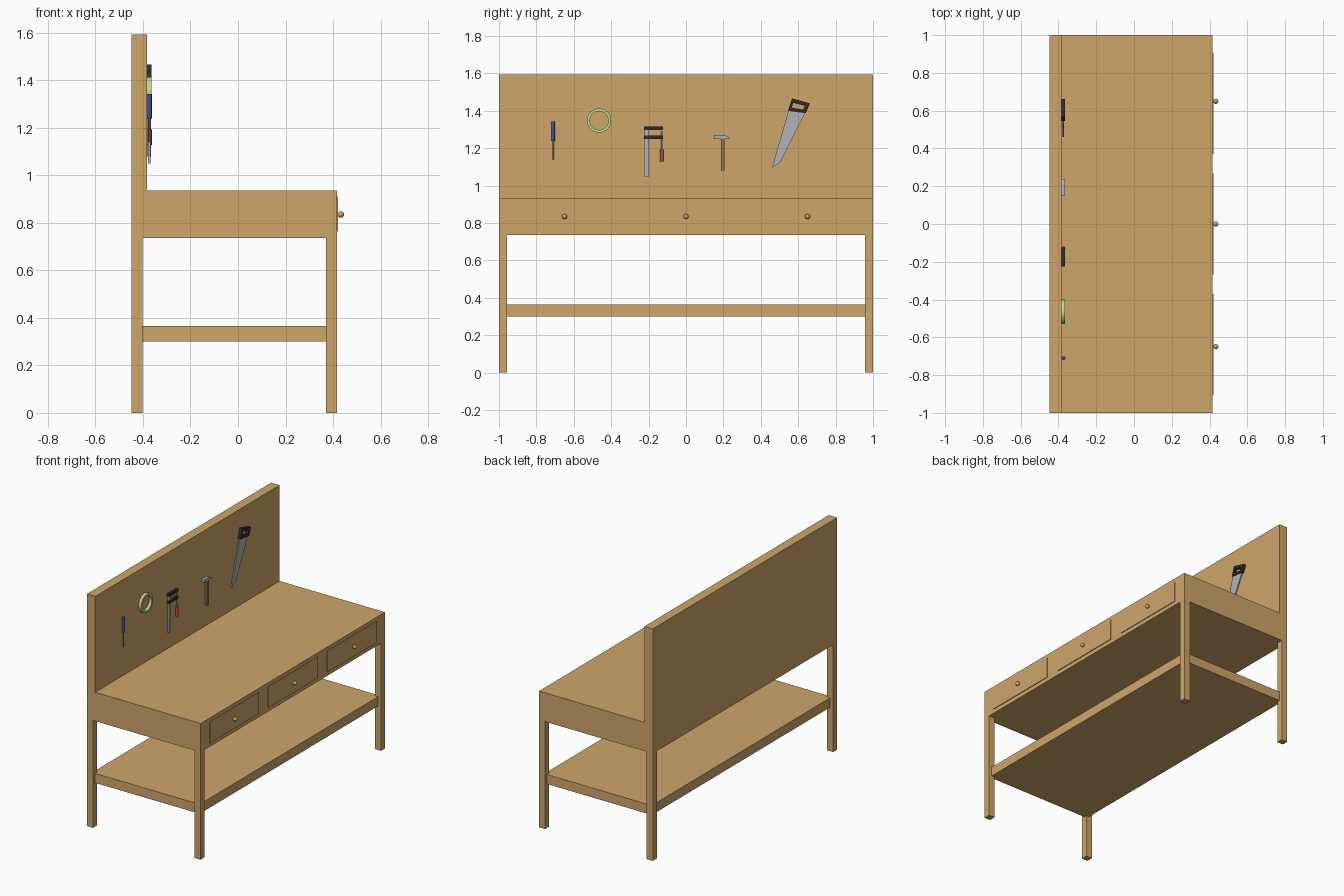
import bpy, bmesh, math
from mathutils import Matrix

if "Cube" in bpy.data.objects:
    bpy.data.objects.remove(bpy.data.objects["Cube"])


def material(name, rgb):
    m = bpy.data.materials.new(name)
    m.diffuse_color = (*rgb, 1)
    m.use_nodes = True
    m.node_tree.nodes["Principled BSDF"].inputs["Base Color"].default_value = m.diffuse_color
    return m


WOOD = material("wood", (0.62, 0.38, 0.145))
HANDLE_WOOD = material("handle wood", (0.30, 0.17, 0.07))
STEEL = material("steel", (0.45, 0.45, 0.46))
BLACK = material("black", (0.025, 0.025, 0.025))
BLUE = material("blue", (0.06, 0.08, 0.28))
RED = material("red", (0.55, 0.07, 0.06))
GREEN = material("green", (0.55, 0.68, 0.25))


def finish(name, bm, mat, smooth=False):
    bmesh.ops.recalc_face_normals(bm, faces=bm.faces)
    me = bpy.data.meshes.new(name)
    bm.to_mesh(me)
    bm.free()
    ob = bpy.data.objects.new(name, me)
    bpy.context.collection.objects.link(ob)
    me.materials.append(mat)
    if smooth:
        bpy.ops.object.select_all(action='DESELECT')
        ob.select_set(True)
        bpy.context.view_layer.objects.active = ob
        bpy.ops.object.shade_smooth_by_angle(angle=math.radians(40))
    return ob


def box(name, x, y, z, mat=WOOD):
    """Box from (min, max) ranges."""
    bm = bmesh.new()
    r = (x, y, z)
    mid = [(a + b) / 2 for a, b in r]
    size = [b - a for a, b in r]
    bmesh.ops.create_cube(bm, size=1, matrix=Matrix.Translation(mid) @ Matrix.Diagonal((*size, 1)))
    return finish(name, bm, mat)


def rod(name, x, y, z, radius, mat, sides=16):
    """Upright cylinder over the z range."""
    bm = bmesh.new()
    bmesh.ops.create_cone(bm, cap_ends=True, segments=sides, radius1=radius, radius2=radius,
                          depth=z[1] - z[0], matrix=Matrix.Translation((x, y, sum(z) / 2)))
    return finish(name, bm, mat, True)


def plate(name, x, outline, mat):
    """Extrude a (y, z) outline over the x range."""
    bm = bmesh.new()
    face = bm.faces.new([bm.verts.new((x[0], *p)) for p in outline])
    ext = bmesh.ops.extrude_face_region(bm, geom=[face], use_keep_orig=True)
    verts = [v for v in ext['geom'] if isinstance(v, bmesh.types.BMVert)]
    bmesh.ops.translate(bm, verts=verts, vec=(x[1] - x[0], 0, 0))
    return finish(name, bm, mat)


def ring_plate(name, x, outer, inner, mat, smooth=False):
    """Plate with a hole; both (y, z) outlines have the same number of points."""
    bm = bmesh.new()
    loops = [[bm.verts.new((d, *p)) for p in line]
             for d, line in ((x[0], outer), (x[1], outer), (x[1], inner), (x[0], inner))]
    n = len(outer)
    for a, b in zip(loops, loops[1:] + loops[:1]):
        for i in range(n):
            j = (i + 1) % n
            bm.faces.new((a[i], a[j], b[j], b[i]))
    return finish(name, bm, mat, smooth)


def circle(y, z, r, n=32):
    return [(y + r * math.cos(2 * math.pi * i / n), z + r * math.sin(2 * math.pi * i / n))
            for i in range(n)]


# Bench: worktop block, shelf, legs, tool board
box("worktop", (-0.448, 0.416), (-1, 1), (0.737, 0.935))
box("lower_shelf", (-0.424, 0.393), (-0.977, 0.977), (0.30, 0.365))
for xn, x in (("back", (-0.448, -0.402)), ("front", (0.37, 0.416))):
    for yn, y in (("left", (-1, -0.956)), ("right", (0.956, 1))):
        box(f"{xn}_{yn}_leg", x, y, (0, 0.737))
box("tool_board", (-0.448, -0.384), (-1, 1), (0.935, 1.593))

# Drawer fronts with round knobs
for i, (y, half) in enumerate(((-0.638, 0.267), (0, 0.268), (0.638, 0.267))):
    box(f"drawer_front_{i + 1}", (0.41, 0.421), (y - half, y + half), (0.765, 0.91))
    bm = bmesh.new()
    bmesh.ops.create_uvsphere(bm, u_segments=20, v_segments=12, radius=0.0135,
                              matrix=Matrix.Translation((0.433, y * 1.018, 0.835)))
    finish(f"drawer_knob_{i + 1}", bm, WOOD, True)

# Depth range and mid-depth of the hanging tools
D, MID = (-0.384, -0.364), -0.373

# Screwdriver
rod("screwdriver_handle", MID, -0.71, (1.24, 1.342), 0.010, BLUE)
rod("screwdriver_shaft", MID, -0.71, (1.14, 1.24), 0.003, STEEL, 8)

# Tape roll
ring_plate("tape_roll", D, circle(-0.465, 1.348, 0.065), circle(-0.465, 1.348, 0.05), GREEN, True)

# Bar clamp
box("clamp_bar", (-0.379, -0.369), (-0.222, -0.199), (1.05, 1.30), STEEL)
box("clamp_fixed_arm", D, (-0.224, -0.124), (1.298, 1.316), BLACK)
box("clamp_sliding_arm", D, (-0.224, -0.124), (1.25, 1.268), BLACK)
rod("clamp_screw", MID, -0.129, (1.19, 1.29), 0.004, STEEL, 8)
rod("clamp_handle", MID, -0.129, (1.128, 1.193), 0.010, RED)

# Hammer
plate("hammer_head", D, [(0.15, 1.25), (0.208, 1.25), (0.237, 1.254), (0.208, 1.271), (0.15, 1.271)], STEEL)
box("hammer_handle", (-0.382, -0.366), (0.186, 0.207), (1.08, 1.252), HANDLE_WOOD)

# Hand saw
plate("saw_blade", (-0.378, -0.370), [(0.548, 1.402), (0.638, 1.39), (0.503, 1.123), (0.46, 1.097)], STEEL)
ring_plate("saw_handle", D,
           [(0.567, 1.466), (0.662, 1.44), (0.640, 1.387), (0.545, 1.400)],
           [(0.572, 1.443), (0.636, 1.427), (0.626, 1.406), (0.566, 1.417)], BLACK)
